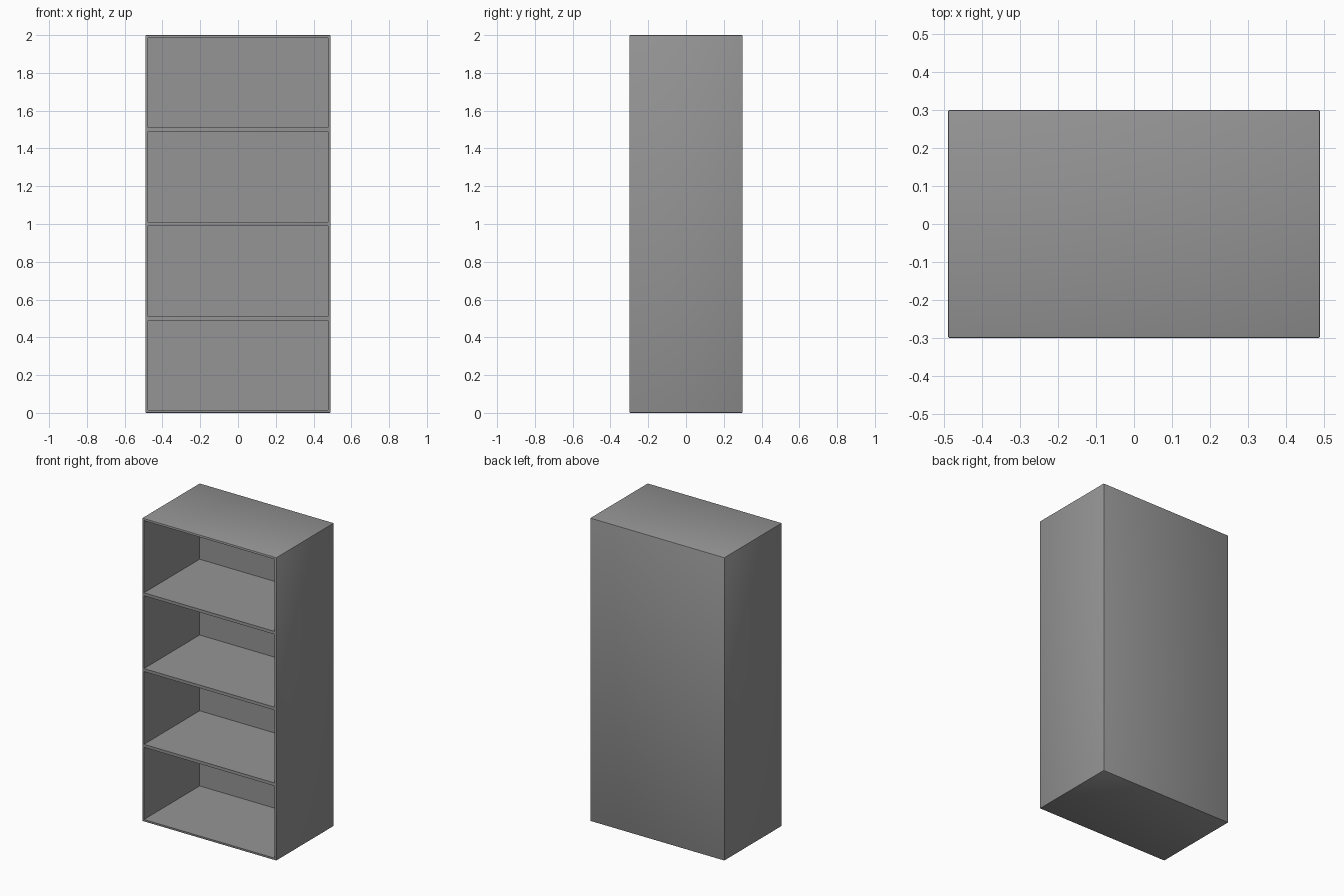
import bpy, bmesh
from mathutils import Vector

default = bpy.data.objects.get("Cube")
if default:
    bpy.data.objects.remove(default, do_unlink=True)

WIDTH, DEPTH, HEIGHT = 0.98, 0.6, 2.0
BEVEL, FRAME, BACK = 0.004, 0.01, 0.02
BAYS = 4

# Plain grey finish
grey = bpy.data.materials.new("grey")
grey.use_nodes = True
colour = (0.3, 0.3, 0.3, 1)
grey.diffuse_color = colour
grey.node_tree.nodes["Principled BSDF"].inputs["Base Color"].default_value = colour

# Cabinet block with softened outer edges
bm = bmesh.new()
bmesh.ops.create_cube(bm, size=1)
bmesh.ops.scale(bm, vec=(WIDTH, DEPTH, HEIGHT), verts=bm.verts)
bmesh.ops.translate(bm, vec=(0, 0, HEIGHT / 2), verts=bm.verts)
bmesh.ops.bevel(bm, geom=bm.edges[:], offset=BEVEL, segments=2,
                profile=0.5, affect='EDGES')


def front_faces():
    bm.normal_update()
    return [f for f in bm.faces if f.normal.y < -0.999 and f.calc_area() > 0.1]


# Divide the front into equal bays
for i in range(1, BAYS):
    faces = front_faces()
    geom = set(faces)
    for f in faces:
        geom.update(f.edges, f.verts)
    bmesh.ops.bisect_plane(bm, geom=list(geom), dist=1e-5,
                           plane_co=Vector((0, 0, HEIGHT * i / BAYS)),
                           plane_no=Vector((0, 0, 1)))

# Frame each bay, then sink it to leave the shelves and back panel
bays = front_faces()
bmesh.ops.inset_individual(bm, faces=bays, thickness=FRAME, use_even_offset=True)
bm.normal_update()
bmesh.ops.inset_individual(bm, faces=bays, thickness=0, depth=BACK - DEPTH)
bm.normal_update()

mesh = bpy.data.meshes.new("bookcase")
bm.to_mesh(mesh)
bm.free()
mesh.materials.append(grey)
bookcase = bpy.data.objects.new("bookcase", mesh)
bpy.context.collection.objects.link(bookcase)

# Smooth only the softened edges
bpy.ops.object.select_all(action='DESELECT')
bookcase.select_set(True)
bpy.context.view_layer.objects.active = bookcase
bpy.ops.object.shade_smooth_by_angle(angle=0.6)
